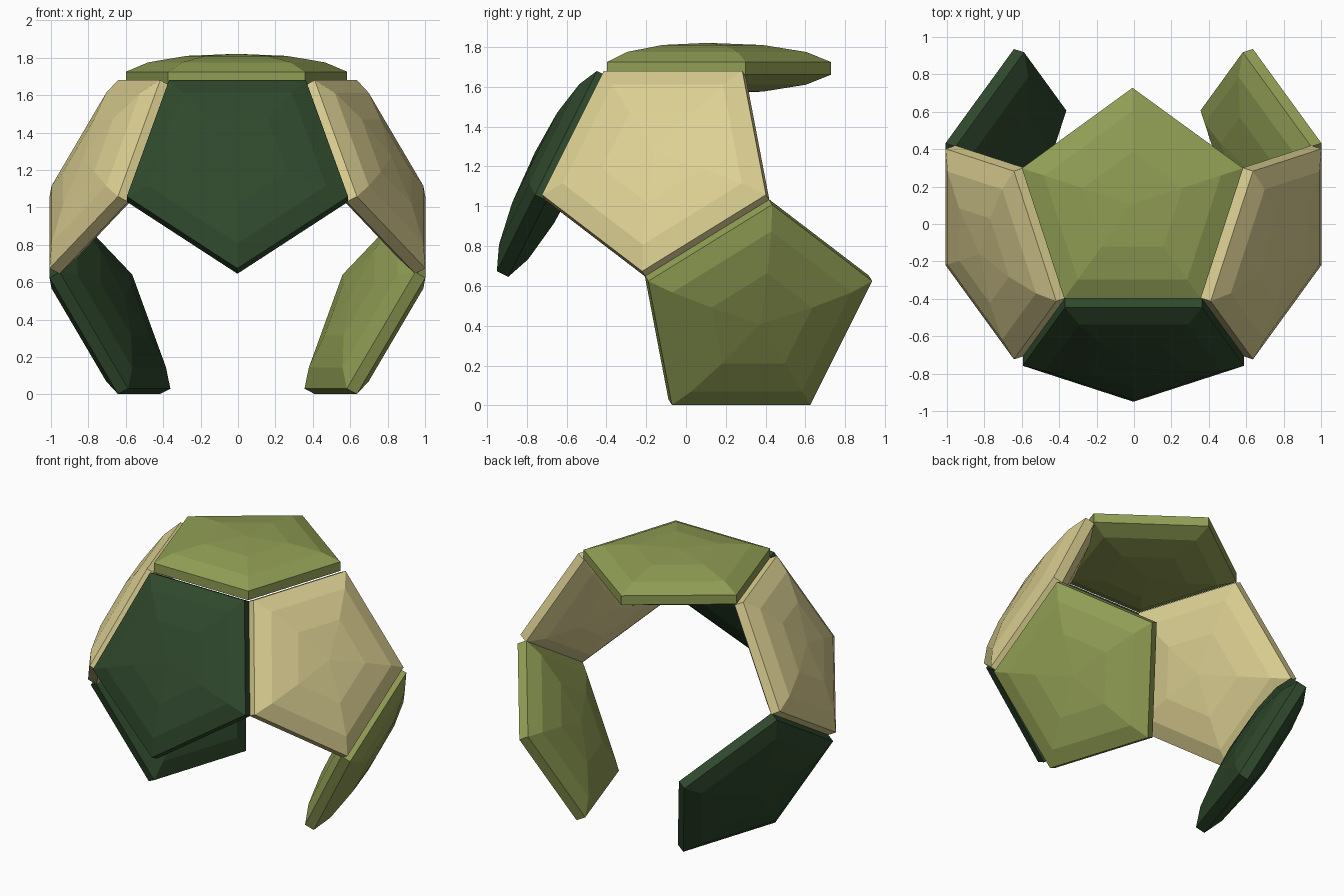
import bpy, math
from mathutils import Matrix, Vector

if "Cube" in bpy.data.objects:
    bpy.data.objects.remove(bpy.data.objects["Cube"])

R = 0.622                       # corner radius of a panel
CENTRE = Vector((-0.003, 0.106, 0.841))
# (radius factor, height) of the pentagon rings, from outer dome to inner dome
UPPER = [(0.45, 0.117), (0.80, 0.082), (1.0, 0.032)]
RINGS = UPPER + [(f, -h) for f, h in reversed(UPPER)]
APEX = 0.128


def material(name, rgb):
    m = bpy.data.materials.new(name)
    m.diffuse_color = (*rgb, 1)
    m.use_nodes = True
    m.node_tree.nodes["Principled BSDF"].inputs["Base Color"].default_value = m.diffuse_color
    return m


OLIVE = material("olive", (0.28, 0.34, 0.09))
TAN = material("tan", (0.72, 0.63, 0.29))
DARK = material("dark_green", (0.028, 0.064, 0.025))


def panel_mesh():
    """Pentagon cushion, domed on both sides, one corner along +y."""
    verts = [(0, 0, APEX)]
    for f, h in RINGS:
        for k in range(5):
            a = math.radians(90 + 72 * k)
            verts.append((R * f * math.cos(a), R * f * math.sin(a), h))
    verts.append((0, 0, -APEX))
    last = len(verts) - 1
    faces = []
    for k in range(5):
        n = (k + 1) % 5
        faces.append((0, 1 + k, 1 + n))
        for r in range(len(RINGS) - 1):
            a, b = 1 + 5 * r, 6 + 5 * r
            faces.append((a + k, b + k, b + n, a + n))
        faces.append((last, last - 5 + n, last - 5 + k))
    me = bpy.data.meshes.new("panel")
    me.from_pydata(verts, [], faces)
    return me


def panel(name, normal, corner, dist, mat, shift=0.0):
    me = panel_mesh()
    me.materials.append(mat)
    z, y = normal.normalized(), corner.normalized()
    x = y.cross(z)
    rot = Matrix((x, y, z)).transposed().to_4x4()
    me.transform(Matrix.Translation(CENTRE + z * dist + Vector((shift, 0, 0))) @ rot)
    ob = bpy.data.objects.new(name, me)
    bpy.context.collection.objects.link(ob)


def ring_panel(name, azimuth, side, mat):
    """Slanted dodecahedron face: side +1 is the upper ring, -1 the lower."""
    a = math.radians(azimuth)
    c, s = math.cos(a), math.sin(a)
    panel(name, Vector((2 * c, 2 * s, side)), Vector((c, s, -2 * side)), 0.838, mat)


# Top panel
panel("top_panel", Vector((0, 0, 1)), Vector((0, 1, 0)), 0.852, OLIVE, -0.005)
# Upper ring
ring_panel("front_panel", -90, 1, DARK)
ring_panel("upper_right_panel", -18, 1, TAN)
ring_panel("upper_left_panel", 198, 1, TAN)
# Lower ring
ring_panel("lower_right_panel", 18, -1, OLIVE)
ring_panel("lower_left_panel", 162, -1, DARK)
